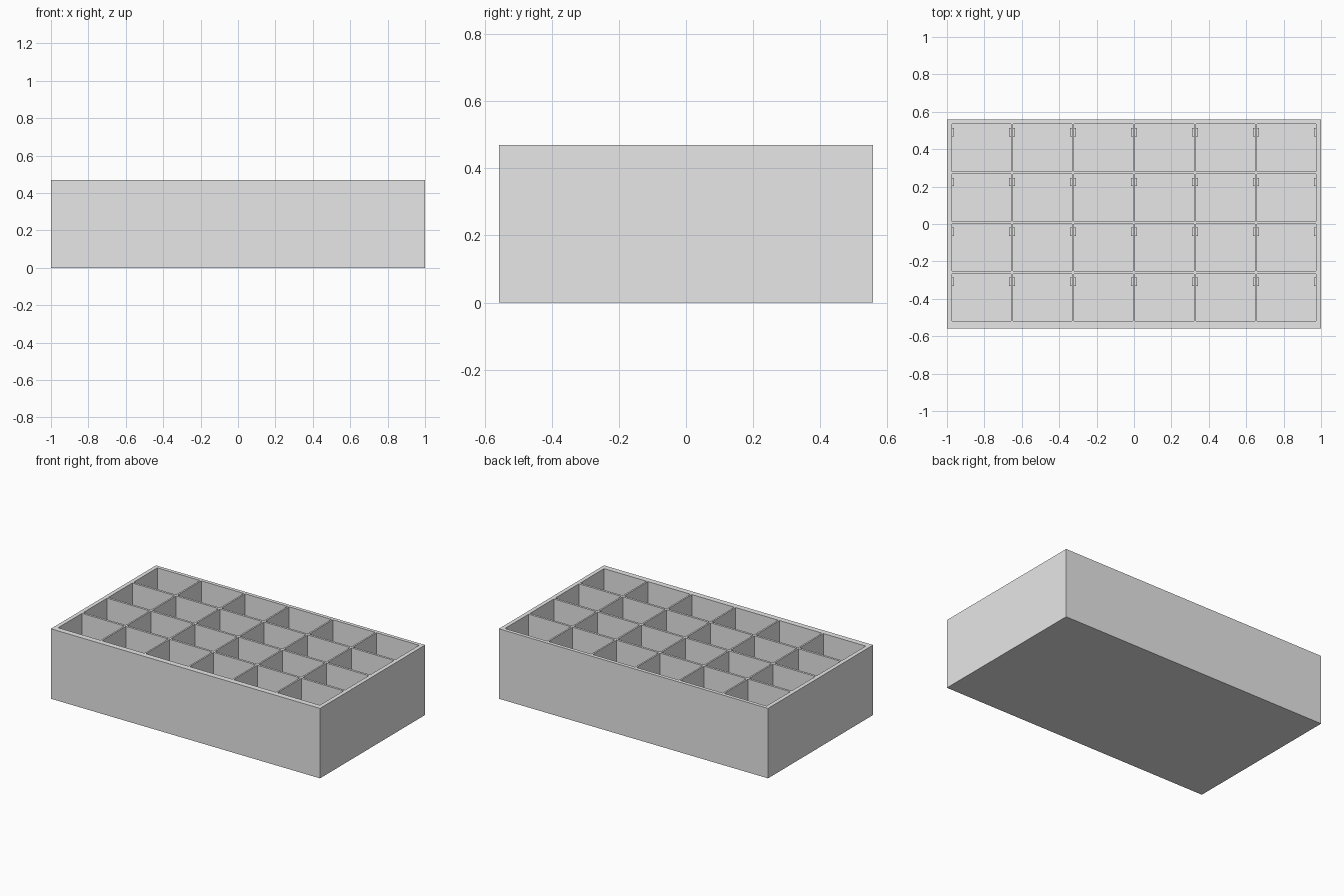
import bpy, bmesh
from mathutils import Matrix, Vector

if "Cube" in bpy.data.objects:
    bpy.data.objects.remove(bpy.data.objects["Cube"], do_unlink=True)

LENGTH, DEPTH, HEIGHT = 2.0, 1.115, 0.47
COLS, ROWS = 6, 4
CELL_X, CELL_Y = 0.315, 0.252
PITCH_X, PITCH_Y = 0.326, 0.267
CENTRE_Y = 0.007          # back wall is slightly thinner than the front wall
FLOOR = 0.025

grey = bpy.data.materials.new("plain_grey")
grey.use_nodes = True
colour = (0.8, 0.8, 0.8, 1)
grey.diffuse_color = colour
grey.node_tree.nodes["Principled BSDF"].inputs["Base Color"].default_value = colour


def cell_centres(count, pitch, middle=0.0):
    return [middle + (i - (count - 1) / 2) * pitch for i in range(count)]


def add_box(bm, centre, size):
    matrix = Matrix.Translation(centre) @ Matrix.Diagonal((*size, 1))
    return bmesh.ops.create_cube(bm, size=1, matrix=matrix)


def finish(bm, name):
    mesh = bpy.data.meshes.new(name)
    bm.to_mesh(mesh)
    bm.free()
    mesh.materials.append(grey)
    obj = bpy.data.objects.new(name, mesh)
    bpy.context.collection.objects.link(obj)
    return obj


xs = cell_centres(COLS, PITCH_X)
ys = cell_centres(ROWS, PITCH_Y, CENTRE_Y)

# Cabinet: a solid block, sliced along the cell edges, with the cells pushed in
bm = bmesh.new()
add_box(bm, (0, 0, HEIGHT / 2), (LENGTH, DEPTH, HEIGHT))
for axis, centres, width in ((0, xs, CELL_X), (1, ys, CELL_Y)):
    normal = Vector((0, 0, 0))
    normal[axis] = 1
    for c in centres:
        for side in (-1, 1):
            bmesh.ops.bisect_plane(bm, geom=bm.verts[:] + bm.edges[:] + bm.faces[:],
                                   plane_co=normal * (c + side * width / 2), plane_no=normal)


def is_cell(face):
    p = face.calc_center_median()
    return (face.normal.z > 0.9 and min(abs(p.x - x) for x in xs) < 0.01
            and min(abs(p.y - y) for y in ys) < 0.01)


bm.normal_update()
cells = [f for f in bm.faces if is_cell(f)]
floors = bmesh.ops.extrude_discrete_faces(bm, faces=cells)["faces"]
bmesh.ops.translate(bm, vec=(0, 0, FLOOR - HEIGHT),
                    verts=list({v for f in floors for v in f.verts}))
bmesh.ops.recalc_face_normals(bm, faces=bm.faces[:])
bmesh.ops.dissolve_limit(bm, angle_limit=0.01, verts=bm.verts[:], edges=bm.edges[:])
finish(bm, "cabinet")

# Small rails on both side walls of every cell, near its back wall
RAIL_X, RAIL_Y, RAIL_TOP = 0.01, 0.045, 0.3
bm = bmesh.new()
for x in xs:
    for y in ys:
        for side in (-1, 1):
            add_box(bm, (x + side * (CELL_X - RAIL_X) / 2, y + CELL_Y / 2 - 0.042,
                         (FLOOR + RAIL_TOP) / 2),
                    (RAIL_X, RAIL_Y, RAIL_TOP - FLOOR))
finish(bm, "cell_rails")
